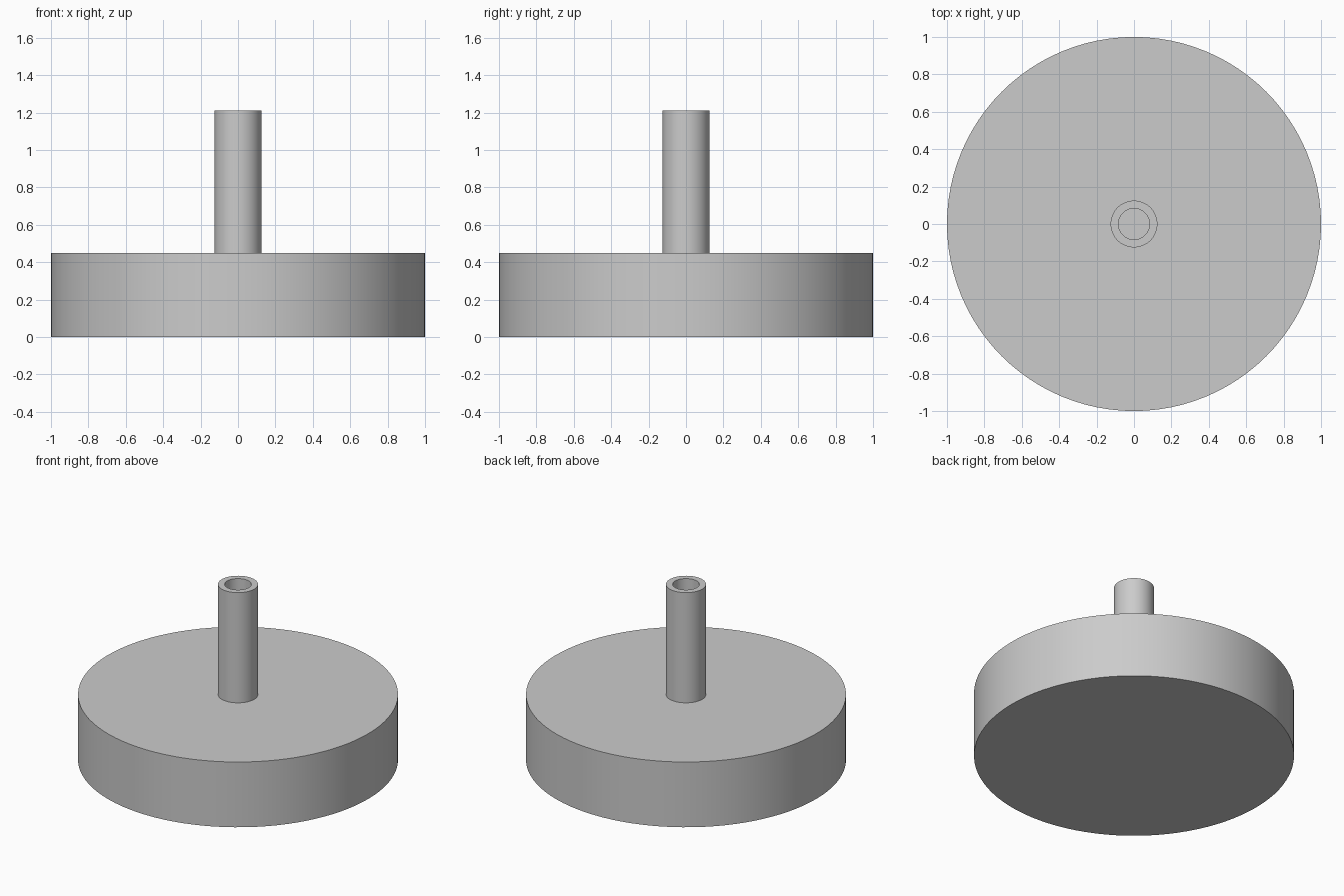
import bpy, bmesh
from math import cos, sin, tau

if "Cube" in bpy.data.objects:
    bpy.data.objects.remove(bpy.data.objects["Cube"])

SIDES = 96


def lathe(name, profile, closed):
    """Revolve (radius, z) points about z; cap the ends or close the loop."""
    bm = bmesh.new()
    rings = [[bm.verts.new((r * cos(tau * i / SIDES), r * sin(tau * i / SIDES), z))
              for i in range(SIDES)] for r, z in profile]
    pairs = list(zip(rings, rings[1:]))
    if closed:
        pairs.append((rings[-1], rings[0]))
    else:
        bm.faces.new(rings[0])
        bm.faces.new(rings[-1])
    for a, b in pairs:
        for i in range(SIDES):
            j = (i + 1) % SIDES
            bm.faces.new((a[i], a[j], b[j], b[i]))
    bmesh.ops.recalc_face_normals(bm, faces=bm.faces)
    mesh = bpy.data.meshes.new(name)
    bm.to_mesh(mesh)
    bm.free()
    obj = bpy.data.objects.new(name, mesh)
    bpy.context.collection.objects.link(obj)
    bpy.ops.object.select_all(action='DESELECT')
    obj.select_set(True)
    bpy.context.view_layer.objects.active = obj
    bpy.ops.object.shade_smooth_by_angle()
    return obj


# Solid round base
lathe("round_base", [(1.0, 0.0), (1.0, 0.45)], closed=False)

# Hollow upright tube, seated slightly into the base
lathe("upright_tube", [(0.125, 0.44), (0.125, 1.21), (0.083, 1.21), (0.083, 0.44)], closed=True)
